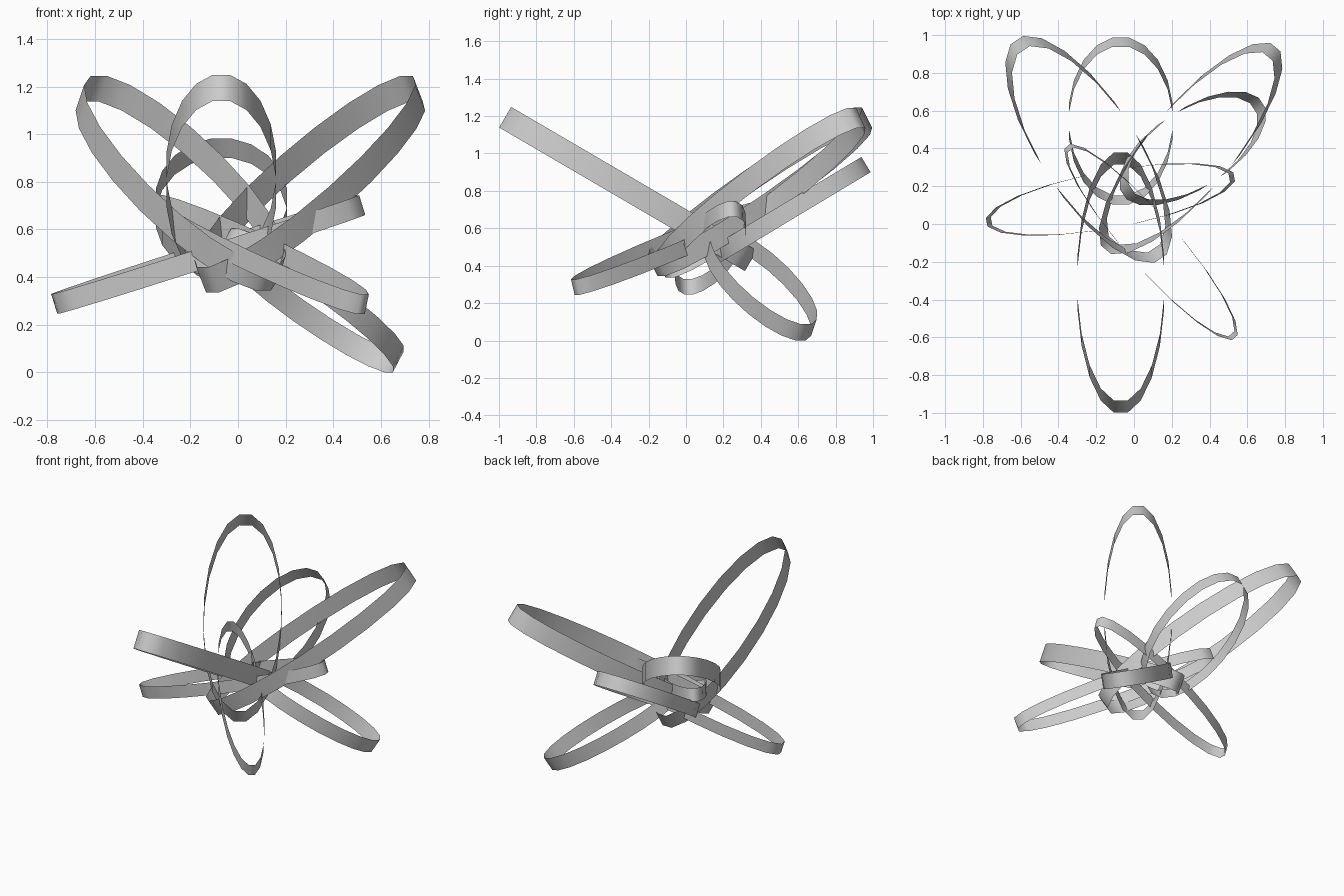
import bpy
import bmesh
from math import radians, pi, cos
from mathutils import Matrix

cube = bpy.data.objects.get("Cube")
if cube:
    bpy.data.objects.remove(cube, do_unlink=True)

SIDES = 20

# Single grey material
grey = bpy.data.materials.new("plain_grey")
grey.use_nodes = True
colour = (0.6, 0.6, 0.6, 1.0)
grey.diffuse_color = colour
grey.node_tree.nodes["Principled BSDF"].inputs["Base Color"].default_value = colour


def ribbon_loop(name, centre, azimuth, tilt, length, breadth, width):
    """Open elliptical band; its long axis points along azimuth, raised by tilt."""
    bm = bmesh.new()
    bmesh.ops.create_cone(bm, cap_ends=False, segments=SIDES,
                          radius1=1, radius2=1, depth=width)
    grow = 1 / cos(pi / SIDES)
    placement = (Matrix.Translation(centre)
                 @ Matrix.Rotation(radians(azimuth), 4, 'Z')
                 @ Matrix.Rotation(radians(-tilt), 4, 'Y')
                 @ Matrix.Diagonal((length * grow, breadth * grow, 1, 1))
                 @ Matrix.Rotation(pi / SIDES, 4, 'Z'))
    bm.transform(placement)
    for face in bm.faces:
        face.smooth = True
    mesh = bpy.data.meshes.new(name)
    bm.to_mesh(mesh)
    bm.free()
    mesh.materials.append(grey)
    obj = bpy.data.objects.new(name, mesh)
    bpy.context.collection.objects.link(obj)


# Raised loops
ribbon_loop("front_loop", (-0.07, -0.31, 0.81), -90, 30.3, 0.761, 0.23, 0.127)
ribbon_loop("back_loop", (-0.07, 0.545, 0.69), 90, 31, 0.487, 0.275, 0.095)
ribbon_loop("back_left_loop", (0.30, 0.40, 0.79), 50.1, 31, 0.778, 0.223, 0.125)
ribbon_loop("back_right_loop", (-0.24, 0.395, 0.795), 123.3, 31, 0.77, 0.252, 0.125)

# Drooping loops
ribbon_loop("right_loop", (-0.125, 0.13, 0.495), 190.4, -17.6, 0.685, 0.149, 0.087)
ribbon_loop("front_left_loop", (0.09, -0.095, 0.495), -48.8, -17.6, 0.692, 0.134, 0.087)
ribbon_loop("low_left_loop", (0.31, 0.40, 0.302), 33.4, -32, 0.487, 0.205, 0.102)
